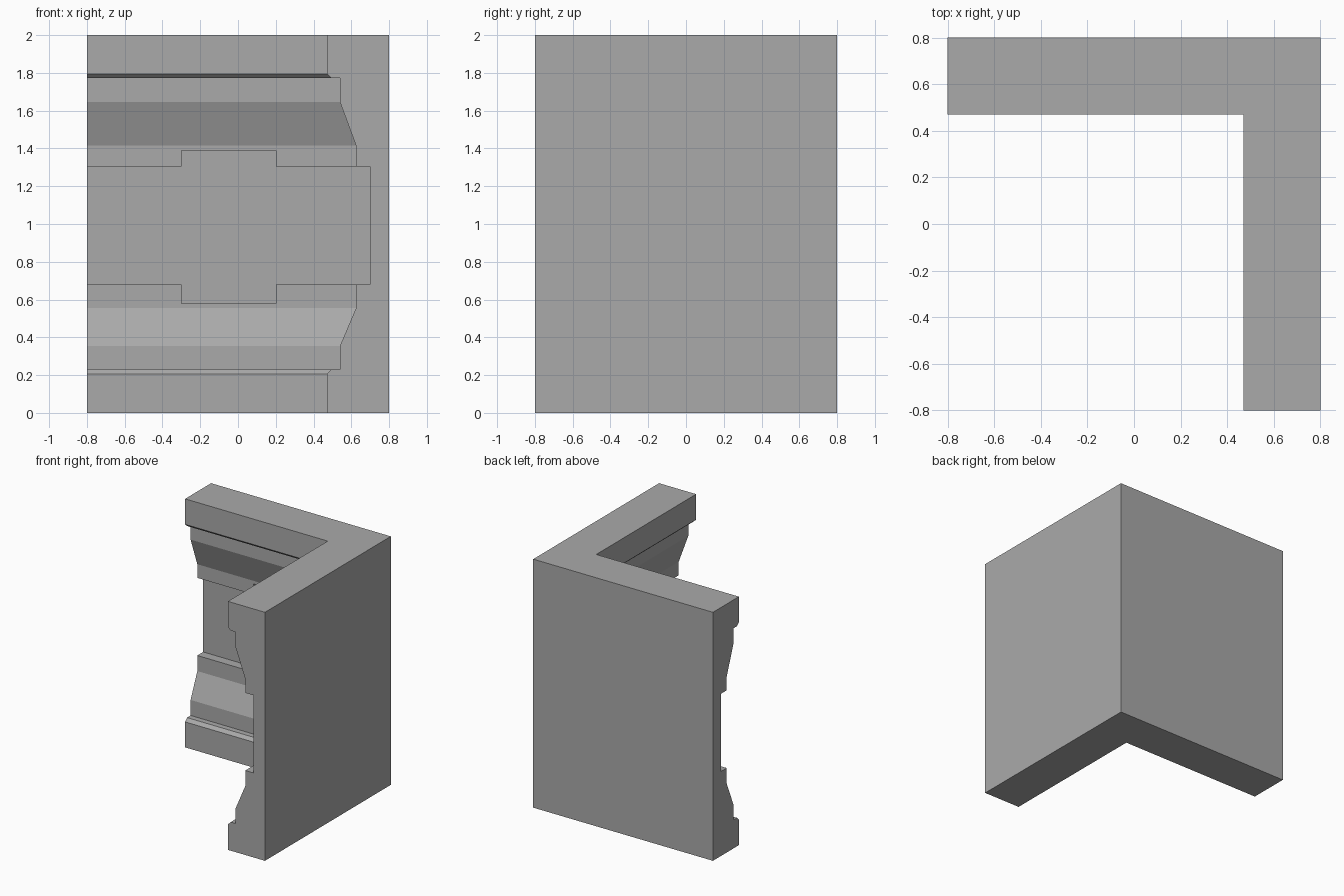
import bpy
import bmesh

cube = bpy.data.objects.get("Cube")
if cube:
    bpy.data.objects.remove(cube, do_unlink=True)

OUTER = 0.8
NOTCH = (-0.3, 0.2)

stone = bpy.data.materials.new("grey stone")
stone.use_nodes = True
colour = (0.4, 0.4, 0.4, 1)
stone.diffuse_color = colour
stone.node_tree.nodes["Principled BSDF"].inputs["Base Color"].default_value = colour


def profile(low, high):
    """Wall section as (offset, height); low and high bound the sunken panel."""
    return [
        (OUTER, 0), (0.47, 0), (0.47, 0.205), (0.495, 0.23), (0.54, 0.23),
        (0.54, 0.355), (0.625, 0.555), (0.625, low), (0.70, low),
        (0.70, high), (0.625, high), (0.625, 1.415), (0.54, 1.645),
        (0.54, 1.772), (0.495, 1.772), (0.47, 1.795), (0.47, 2), (OUTER, 2),
    ]


plain = profile(0.68, 1.305)
tall = profile(0.58, 1.39)

# Sections along one wall, with the panel stepping taller in its middle
stations = [(-OUTER, plain), (NOTCH[0], plain), (NOTCH[0], tall),
            (NOTCH[1], tall), (NOTCH[1], plain)]

bm = bmesh.new()
# Back wall, mitred corner, then the matching side wall
rings = [[bm.verts.new((s, p, z)) for p, z in sec] for s, sec in stations]
rings.append([bm.verts.new((p, p, z)) for p, z in plain])
rings += [[bm.verts.new((p, s, z)) for p, z in sec] for s, sec in reversed(stations)]

count = len(plain)
for a, b in zip(rings, rings[1:]):
    for i in range(count):
        j = (i + 1) % count
        bm.faces.new((a[i], a[j], b[j], b[i]))

# End caps
bm.faces.new(rings[0])
bm.faces.new(rings[-1])

# Drop the empty faces where neighbouring sections coincide
bm.normal_update()
empty = [f for f in bm.faces if f.calc_area() < 1e-6]
bmesh.ops.delete(bm, geom=empty, context="FACES")
bmesh.ops.remove_doubles(bm, verts=bm.verts[:], dist=1e-5)
bmesh.ops.recalc_face_normals(bm, faces=bm.faces[:])

mesh = bpy.data.meshes.new("corner_wall")
bm.to_mesh(mesh)
bm.free()
mesh.materials.append(stone)
wall = bpy.data.objects.new("corner_wall", mesh)
bpy.context.collection.objects.link(wall)
